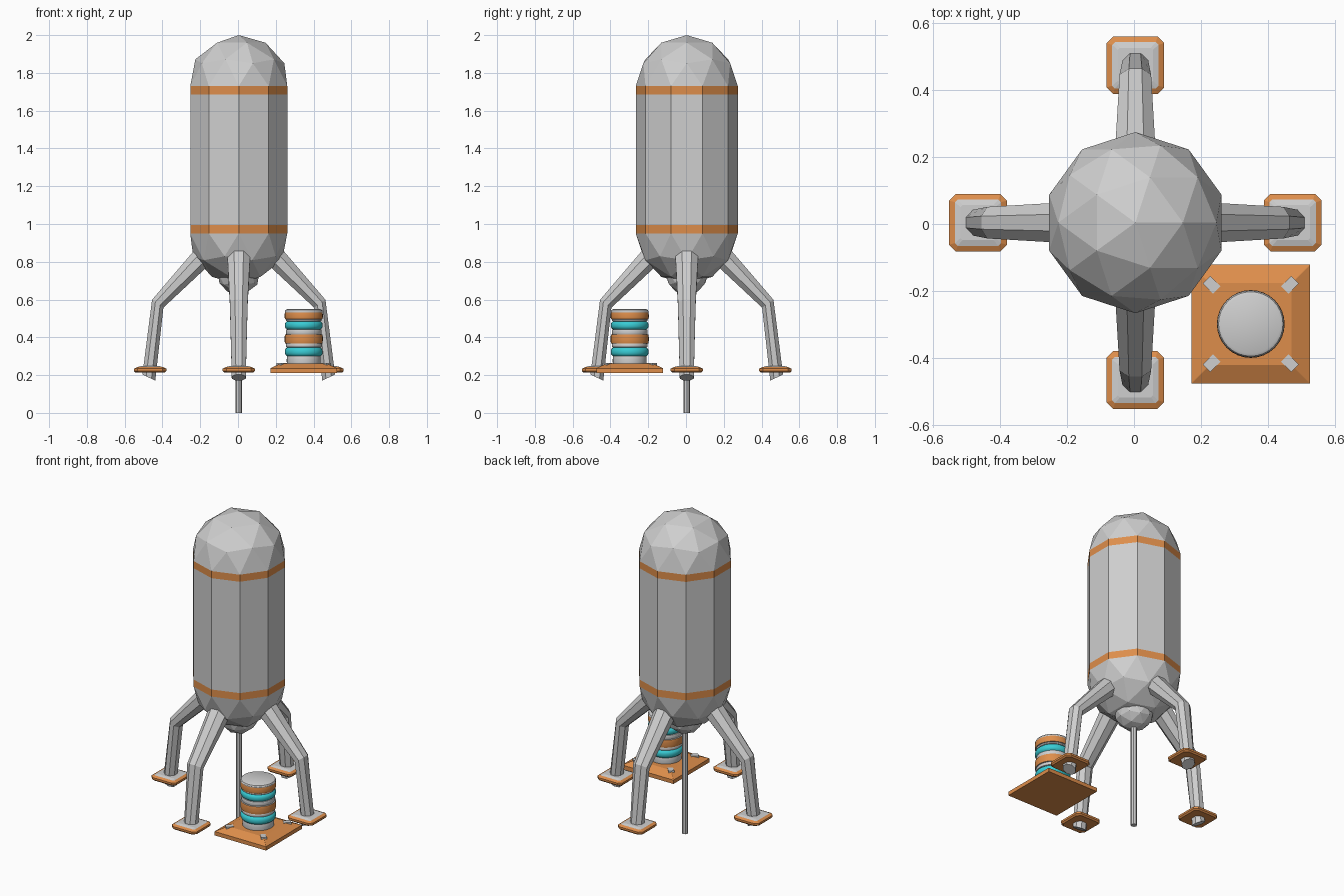
import bpy, bmesh, math
from mathutils import Matrix, Vector

if "Cube" in bpy.data.objects:
    bpy.data.objects.remove(bpy.data.objects["Cube"])

CENTRE = Vector((0.004, 0.004, 0))


def material(name, rgb):
    m = bpy.data.materials.new(name)
    m.use_nodes = True
    m.diffuse_color = (*rgb, 1)
    m.node_tree.nodes["Principled BSDF"].inputs["Base Color"].default_value = (*rgb, 1)
    return m


MATS = [material("light grey", (0.62, 0.62, 0.62)),
        material("orange", (0.73, 0.27, 0.07)),
        material("cyan", (0.04, 0.60, 0.66))]
GREY, ORANGE, CYAN = range(3)


def finish(name, bm, location=CENTRE, smooth=False):
    bmesh.ops.recalc_face_normals(bm, faces=bm.faces)
    mesh = bpy.data.meshes.new(name)
    bm.to_mesh(mesh)
    bm.free()
    ob = bpy.data.objects.new(name, mesh)
    bpy.context.collection.objects.link(ob)
    ob.location = location
    for m in MATS:
        mesh.materials.append(m)
    if smooth:
        bpy.ops.object.select_all(action='DESELECT')
        ob.select_set(True)
        bpy.context.view_layer.objects.active = ob
        bpy.ops.object.shade_smooth_by_angle(angle=math.radians(35))
    return ob


def loft(name, rings, bands, caps=(GREY, GREY), location=CENTRE, smooth=False):
    """Skin a stack of rings; bands gives the colour between each pair."""
    bm = bmesh.new()
    loops = [[bm.verts.new(p) for p in ring] for ring in rings]
    n = len(loops[0])
    for a, b, colour in zip(loops, loops[1:], bands):
        for i in range(n):
            j = (i + 1) % n
            bm.faces.new((a[i], a[j], b[j], b[i])).material_index = colour
    bm.faces.new(loops[0]).material_index = caps[0]
    bm.faces.new(loops[-1]).material_index = caps[1]
    return finish(name, bm, location, smooth)


def circle(radius, z, sides):
    return [(radius * math.cos(math.tau * i / sides),
             radius * math.sin(math.tau * i / sides), z) for i in range(sides)]


def square(half, z, cut):
    """Square ring with chamfered corners."""
    pts = []
    for k in range(4):
        turn = Matrix.Rotation(k * math.pi / 2, 3, 'Z')
        pts += [turn @ Vector((half, half - cut, z)), turn @ Vector((half - cut, half, z))]
    return pts


# Capsule hull: a faceted ball split at the equator and stretched
LOW, HIGH, BAND = 0.95, 1.73, 0.044
bm = bmesh.new()
bmesh.ops.create_icosphere(bm, subdivisions=2, radius=0.27)
equator = [e for e in bm.edges if all(abs(v.co.z) < 1e-4 for v in e.verts)]
bmesh.ops.split_edges(bm, edges=equator)
for f in bm.faces:
    f.tag = f.calc_center_median().z > 0
for v in bm.verts:
    v.co.z += HIGH if v.link_faces[0].tag else LOW
rims = [e for e in bm.edges if e.is_boundary]
bmesh.ops.bridge_loops(bm, edges=rims)
for z in (LOW + BAND, HIGH - BAND):
    bmesh.ops.bisect_plane(bm, geom=bm.verts[:] + bm.edges[:] + bm.faces[:],
                           plane_co=(0, 0, z), plane_no=(0, 0, 1))
for f in bm.faces:
    z = f.calc_center_median().z
    if LOW < z < LOW + BAND or HIGH - BAND < z < HIGH:
        f.material_index = ORANGE
finish("capsule_hull", bm)

# Ball under the hull and the central probe rod
bm = bmesh.new()
bmesh.ops.create_icosphere(bm, subdivisions=2, radius=0.115)
finish("lower_ball", bm, CENTRE + Vector((0, 0, 0.74)))
loft("probe_rod", [circle(0.018, z, 8) for z in (0, 0.7)], [GREY])


# Legs: tapered octagonal tubes bent at the knee
def leg_ring(r, z, dr, dz, width):
    pts = []
    for i in range(8):
        a = math.tau * (i + 0.5) / 8
        c, s = (f(a) / math.cos(math.pi / 8) for f in (math.cos, math.sin))
        pts.append(Vector((r + dr * c, width * s, z + dz * c)))
    return pts


LEG = [leg_ring(0.134, 0.886, 0.046, 0.039, 0.064),
       leg_ring(0.429, 0.578, 0.030, 0.021, 0.047),
       leg_ring(0.476, 0.187, 0.034, 0.016, 0.037)]
PAD = [square(0.078, 0.214, 0.02), square(0.086, 0.222, 0.02),
       square(0.086, 0.234, 0.02), square(0.069, 0.242, 0.008),
       square(0.052, 0.247, 0.006)]
for k, side in enumerate(("left", "back", "right", "front")):
    turn = Matrix.Rotation(k * math.pi / 2, 3, 'Z')
    loft(side + "_leg", [[turn @ p for p in ring] for ring in LEG], [GREY, GREY])
    loft(side + "_foot_pad", PAD, [ORANGE, ORANGE, ORANGE, GREY], (ORANGE, GREY),
         CENTRE + turn @ Vector((0.469, 0, 0)))

# Beacon platform with sloped rim and four corner clips
BASE = Vector((0.348, -0.298, 0))
loft("beacon_platform",
     [square(0.177, 0.212, 0.001), square(0.177, 0.236, 0.001), square(0.122, 0.262, 0.001)],
     [ORANGE, ORANGE], (ORANGE, ORANGE), BASE)
for k in range(4):
    bm = bmesh.new()
    bmesh.ops.create_cube(bm, size=1)
    bmesh.ops.scale(bm, vec=(0.044, 0.032, 0.016), verts=bm.verts)
    angle = math.pi / 4 + k * math.pi / 2
    clip = finish("platform_clip", bm,
                  BASE + Vector((0.165 * math.cos(angle), 0.165 * math.sin(angle), 0.257)))
    clip.rotation_euler.z = angle

# Beacon: turned stack of grey, orange and glowing rings
rings, bands = [], []


def layer(colour, bottom, top, radius, edge):
    """Add one ring with rounded edges to the stack."""
    h = top - bottom
    steps = ((radius - edge, 0), (radius - edge * 0.3, 0.15), (radius, 0.35),
             (radius, 0.65), (radius - edge * 0.3, 0.85), (radius - edge, 1))
    for i, (r, t) in enumerate(steps):
        if rings:
            bands.append(colour if i else GREY)
        rings.append(circle(r, bottom + t * h, 32))


layer(GREY, 0.255, 0.298, 0.090, 0.002)
layer(CYAN, 0.300, 0.346, 0.100, 0.012)
layer(GREY, 0.348, 0.367, 0.095, 0.002)
layer(ORANGE, 0.368, 0.415, 0.101, 0.002)
layer(GREY, 0.416, 0.441, 0.095, 0.002)
layer(CYAN, 0.442, 0.485, 0.100, 0.012)
layer(GREY, 0.486, 0.495, 0.095, 0.002)
layer(ORANGE, 0.496, 0.532, 0.101, 0.002)
for r, z in ((0.100, 0.537), (0.096, 0.545), (0.088, 0.549)):
    bands.append(GREY)
    rings.append(circle(r, z, 32))
loft("beacon", rings, bands, (GREY, GREY), BASE, smooth=True)
